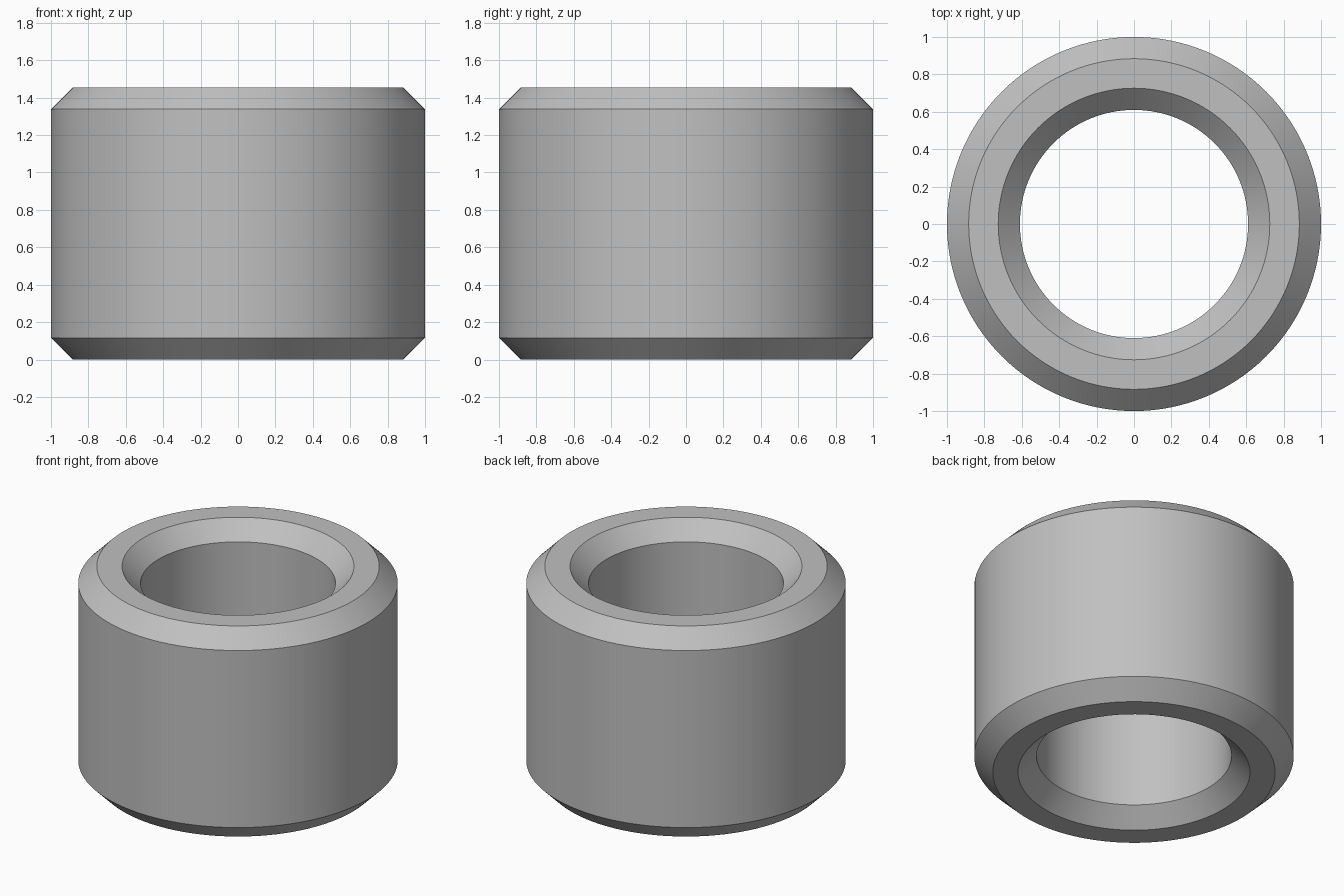
import bpy
import bmesh
import math

SEGMENTS = 128
OUTER, INNER = 1.0, 0.61
HEIGHT, CHAMFER = 1.455, 0.116

cube = bpy.data.objects.get("Cube")
if cube:
    bpy.data.objects.remove(cube, do_unlink=True)

# Plain grey metal
metal = bpy.data.materials.new("grey_metal")
metal.use_nodes = True
grey = (0.53, 0.53, 0.53, 1.0)
metal.diffuse_color = grey
metal.node_tree.nodes["Principled BSDF"].inputs["Base Color"].default_value = grey

# Chamfered wall section, as (radius, height) pairs in a closed loop
profile = [
    (OUTER - CHAMFER, 0), (OUTER, CHAMFER),
    (OUTER, HEIGHT - CHAMFER), (OUTER - CHAMFER, HEIGHT),
    (INNER + CHAMFER, HEIGHT), (INNER, HEIGHT - CHAMFER),
    (INNER, CHAMFER), (INNER + CHAMFER, 0),
]

# Spin the section into a hollow bushing
bm = bmesh.new()
verts = [bm.verts.new((r, 0, z)) for r, z in profile]
edges = [bm.edges.new((verts[i - 1], v)) for i, v in enumerate(verts)]
bmesh.ops.spin(bm, geom=verts + edges, cent=(0, 0, 0), axis=(0, 0, 1),
               angle=math.tau, steps=SEGMENTS, use_merge=False)
bmesh.ops.remove_doubles(bm, verts=bm.verts, dist=1e-4)
bmesh.ops.recalc_face_normals(bm, faces=bm.faces)

mesh = bpy.data.meshes.new("bushing")
bm.to_mesh(mesh)
bm.free()
mesh.materials.append(metal)
bushing = bpy.data.objects.new("bushing", mesh)
bpy.context.collection.objects.link(bushing)

# Smooth round walls, crisp chamfer edges
bpy.ops.object.select_all(action="DESELECT")
bushing.select_set(True)
bpy.context.view_layer.objects.active = bushing
bpy.ops.object.shade_smooth_by_angle(angle=math.radians(30))
